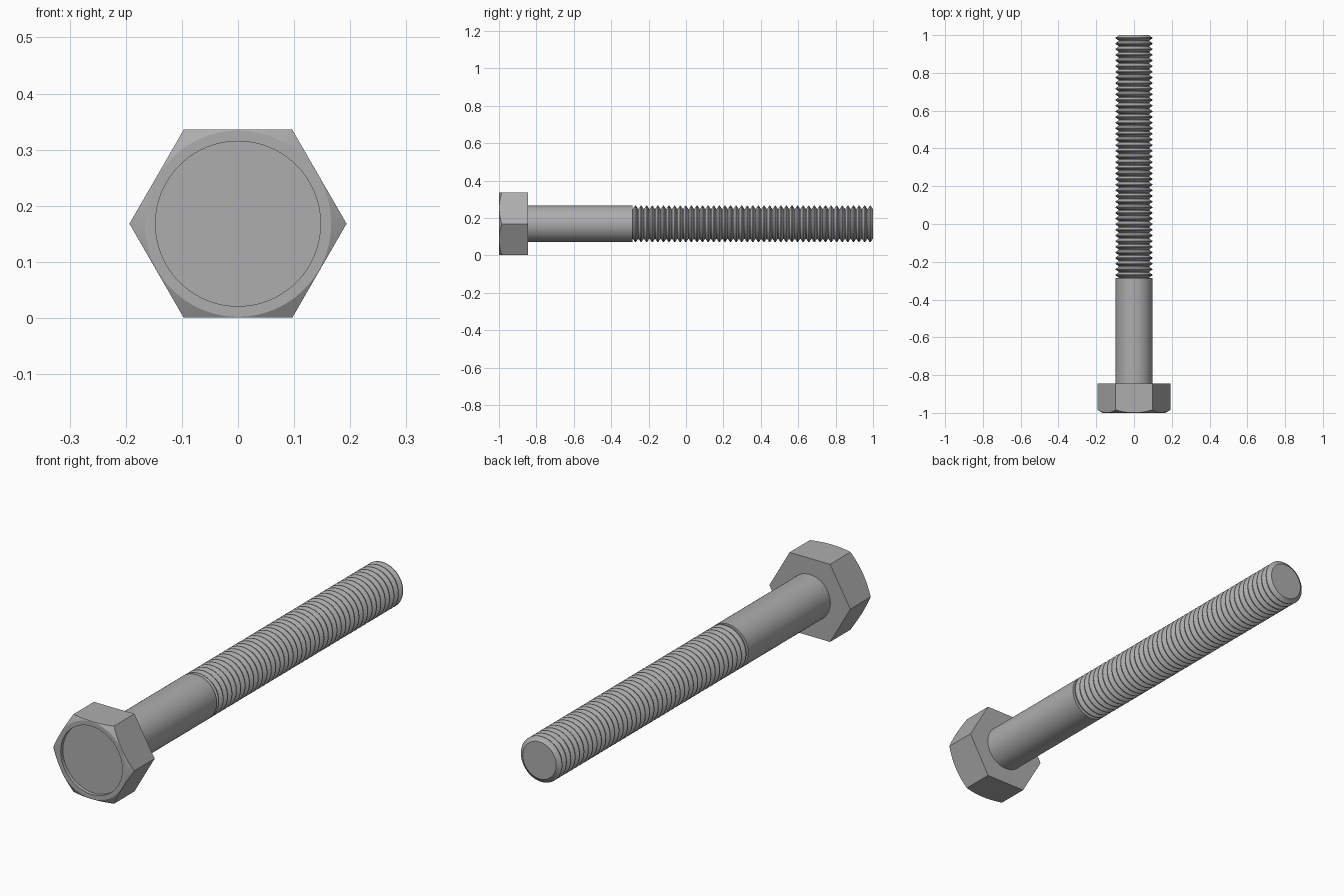
import bpy, bmesh, math
from mathutils import Matrix

if "Cube" in bpy.data.objects:
    bpy.data.objects.remove(bpy.data.objects["Cube"])

CZ = 0.168          # height of the bolt axis
steel = bpy.data.materials.new("steel grey")
steel.diffuse_color = (0.42, 0.42, 0.42, 1)
steel.use_nodes = True
steel.node_tree.nodes["Principled BSDF"].inputs["Base Color"].default_value = steel.diffuse_color


def lathe(name, profile, segments):
    """Spin (radius, y) points around the y axis into a closed solid."""
    bm = bmesh.new()
    rings = []
    for r, y in profile:
        if r == 0:
            rings.append([bm.verts.new((0, y, CZ))] * segments)
        else:
            rings.append([bm.verts.new((r * math.cos(t), y, CZ + r * math.sin(t)))
                          for t in (2 * math.pi * i / segments for i in range(segments))])
    for a, b in zip(rings, rings[1:]):
        for i in range(segments):
            j = (i + 1) % segments
            bm.faces.new(dict.fromkeys((a[i], a[j], b[j], b[i])))
    return finish(name, bm)


def finish(name, bm):
    bmesh.ops.recalc_face_normals(bm, faces=bm.faces[:])
    mesh = bpy.data.meshes.new(name)
    bm.to_mesh(mesh)
    bm.free()
    ob = bpy.data.objects.new(name, mesh)
    bpy.context.collection.objects.link(ob)
    mesh.materials.append(steel)
    return ob


def smooth(ob, degrees):
    bpy.ops.object.select_all(action='DESELECT')
    ob.select_set(True)
    bpy.context.view_layer.objects.active = ob
    bpy.ops.object.shade_smooth_by_angle(angle=math.radians(degrees))


# Hexagonal head with corners pointing left and right
bm = bmesh.new()
bmesh.ops.create_cone(bm, cap_ends=True, segments=6, radius1=0.1935, radius2=0.1935, depth=0.155,
                      matrix=Matrix.Translation((0, -0.9225, CZ))
                      @ Matrix.Rotation(math.pi / 2, 4, 'X') @ Matrix.Rotation(math.pi / 2, 4, 'Z'))
# Turn the prism so that a corner lies on the x axis
corner = max(bm.verts, key=lambda v: v.co.z).co
if corner.z - CZ > 0.18:
    bmesh.ops.rotate(bm, verts=bm.verts[:], cent=(0, 0, CZ),
                     matrix=Matrix.Rotation(math.pi / 6, 3, 'Y'))
head = finish("hex_head", bm)

# Turned envelope: chamfers the corners and sinks the round front face
envelope = lathe("head_chamfer_cutter",
                 [(0, -0.985), (0.147, -0.985), (0.147, -1.0), (0.166, -1.0),
                  (0.22, -0.969), (0.22, -0.80), (0, -0.80)], 96)
envelope.hide_render = True
envelope.hide_set(True)
cut = head.modifiers.new("chamfer", 'BOOLEAN')
cut.operation = 'INTERSECT'
cut.solver = 'EXACT'
cut.object = envelope
smooth(head, 20)

# Plain shank
shank = lathe("shank", [(0, -0.85), (0.098, -0.85), (0.098, -0.285), (0, -0.285)], 64)
smooth(shank, 30)

# Threaded rod with repeated ridges and a chamfered tip
START, END, COUNT = -0.285, 1.0, 43
pitch = (END - START) / COUNT
profile = [(0, START - 0.01), (0.08, START - 0.01)]
for k in range(COUNT):
    y = START + k * pitch
    profile += [(0.081, y + 0.06 * pitch), (0.098, y + 0.44 * pitch),
                (0.098, y + 0.56 * pitch), (0.081, y + 0.94 * pitch)]
profile += [(0.08, END), (0, END)]
thread = lathe("threaded_rod", profile, 64)
smooth(thread, 30)
